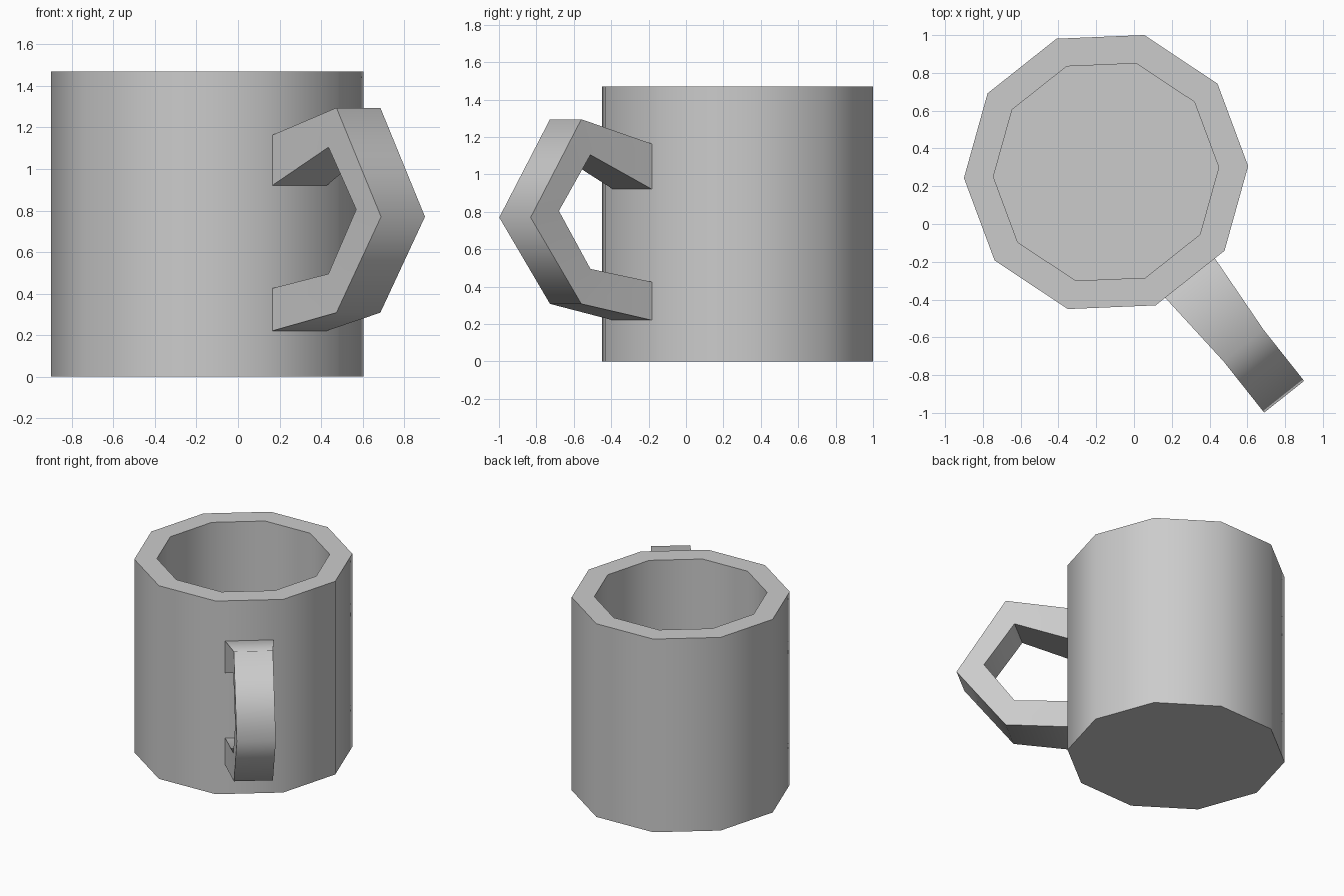
import bpy, bmesh
from math import sin, cos, radians
from mathutils import Vector

if "Cube" in bpy.data.objects:
    bpy.data.objects.remove(bpy.data.objects["Cube"])

CENTRE = Vector((-0.148, 0.275, 0))
SIDES, TURN = 10, radians(2.4)


def finish(name, bm):
    bmesh.ops.recalc_face_normals(bm, faces=bm.faces)
    mesh = bpy.data.meshes.new(name)
    bm.to_mesh(mesh)
    bm.free()
    obj = bpy.data.objects.new(name, mesh)
    bpy.context.collection.objects.link(obj)
    bpy.ops.object.select_all(action='DESELECT')
    obj.select_set(True)
    bpy.context.view_layer.objects.active = obj
    bpy.ops.object.shade_smooth_by_angle(angle=radians(75))
    return obj


# Cup: ten-sided shell turned from a (radius, height) profile
bm = bmesh.new()
profile = [(0.753, 0), (0.753, 0.335), (0.753, 1.11), (0.753, 1.47),
           (0.597, 1.47), (0.597, 0.15)]
rings = []
for r, z in profile:
    angles = [TURN + radians(360 / SIDES * i) for i in range(SIDES)]
    rings.append([bm.verts.new(CENTRE + Vector((r * cos(a), r * sin(a), z)))
                  for a in angles])
for lower, upper in zip(rings, rings[1:]):
    for i in range(SIDES):
        j = (i + 1) % SIDES
        bm.faces.new((lower[i], lower[j], upper[j], upper[i]))
bm.faces.new(rings[0])
bm.faces.new(rings[-1])
finish("cup", bm)

# Handle: angular strap on the middle of one facet, flared at its roots
# Each station: outer (reach, z), inner (reach, z), half width
stations = [((0.714, 1.163), (0.714, 0.92), 0.168),
            ((1.172, 1.295), (1.11, 1.105), 0.135),
            ((1.518, 0.77), (1.325, 0.805), 0.135),
            ((1.172, 0.308), (1.11, 0.495), 0.135),
            ((0.714, 0.22), (0.714, 0.425), 0.168)]
a = TURN - radians(54)
out, side = Vector((cos(a), sin(a), 0)), Vector((-sin(a), cos(a), 0))
bm = bmesh.new()
sections = []
for outer, inner, w in stations:
    corners = ((outer, -w), (outer, w), (inner, w), (inner, -w))
    sections.append([bm.verts.new(CENTRE + out * p[0] + side * s + Vector((0, 0, p[1])))
                     for p, s in corners])
for s, t in zip(sections, sections[1:]):
    for i in range(4):
        j = (i + 1) % 4
        bm.faces.new((s[i], s[j], t[j], t[i]))
finish("handle", bm)
